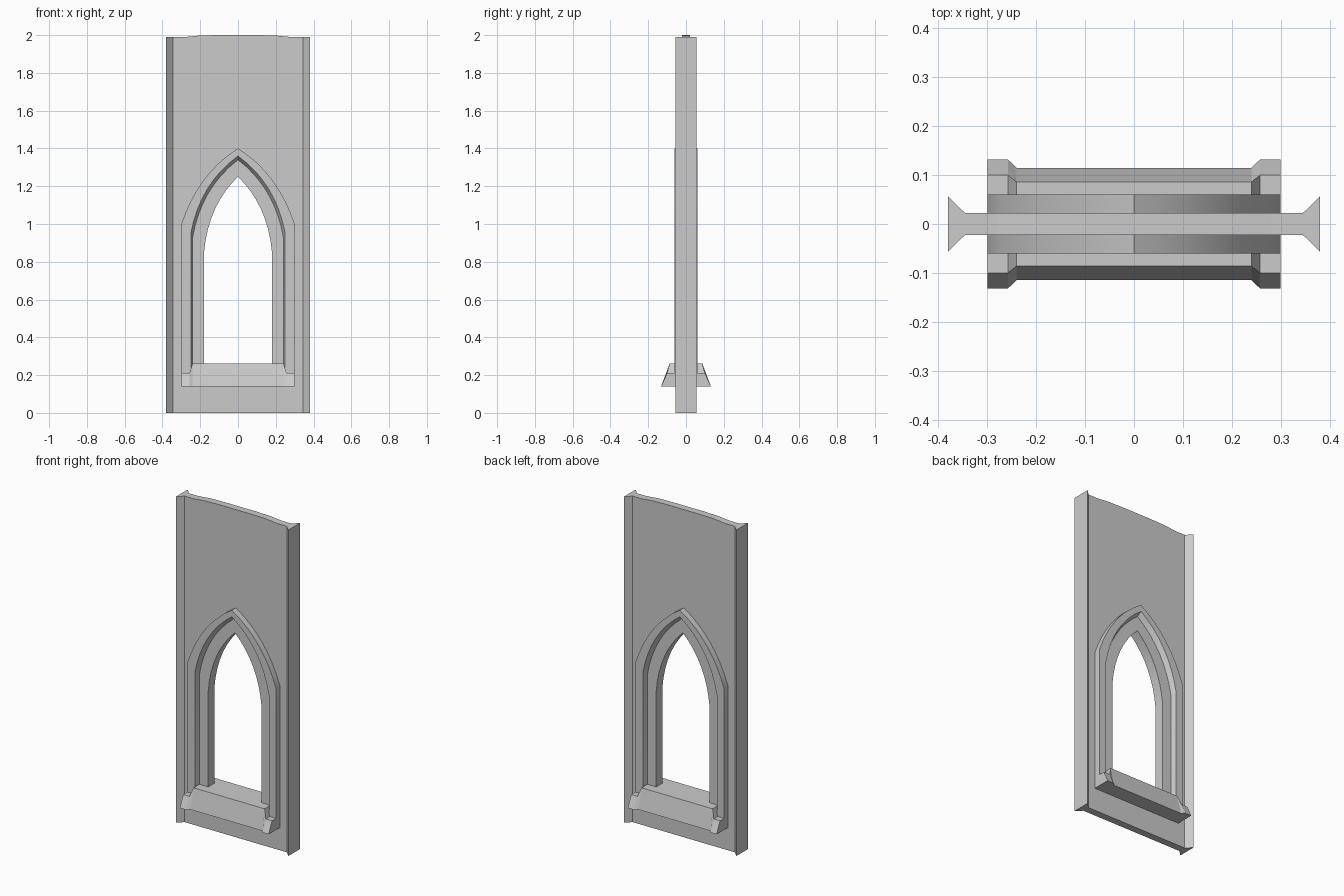
import bpy, bmesh

if "Cube" in bpy.data.objects:
    bpy.data.objects.remove(bpy.data.objects["Cube"])


def finish(name, bm, mirror=False, smooth=False):
    """Turn a bmesh into an object, optionally mirrored across x."""
    bmesh.ops.recalc_face_normals(bm, faces=bm.faces)
    if mirror:
        geom = bmesh.ops.duplicate(bm, geom=bm.verts[:] + bm.edges[:] + bm.faces[:])["geom"]
        verts = [g for g in geom if isinstance(g, bmesh.types.BMVert)]
        for v in verts:
            v.co.x *= -1
        bmesh.ops.reverse_faces(bm, faces=[g for g in geom if isinstance(g, bmesh.types.BMFace)])
        bmesh.ops.remove_doubles(bm, verts=bm.verts, dist=1e-5)
    mesh = bpy.data.meshes.new(name)
    bm.to_mesh(mesh)
    bm.free()
    ob = bpy.data.objects.new(name, mesh)
    bpy.context.collection.objects.link(ob)
    if smooth:
        bpy.ops.object.select_all(action='DESELECT')
        ob.select_set(True)
        bpy.context.view_layer.objects.active = ob
        bpy.ops.object.shade_smooth_by_angle(angle=0.4)
    return ob


def loft(bm, sections, caps=True):
    """Bridge equal-length closed 3D sections."""
    rings = [[bm.verts.new(p) for p in s] for s in sections]
    for a, b in zip(rings, rings[1:]):
        n = len(a)
        for i in range(n):
            j = (i + 1) % n
            bm.faces.new((a[i], a[j], b[j], b[i]))
    if caps:
        bm.faces.new(rings[0])
        bm.faces.new(rings[-1])


def half_arch(width, spring, ctrl, apex, bottom, n=8):
    """Right half of a pointed arch, from jamb foot to apex."""
    pts = [(width, bottom)]
    for i in range(n + 1):
        t = i / n
        pts.append(((1 - t) ** 2 * width + 2 * t * (1 - t) * ctrl[0],
                    (1 - t) ** 2 * spring + 2 * t * (1 - t) * ctrl[1] + t * t * apex))
    return pts


BOTTOM = 0.16
outer = half_arch(0.30, 1.00, (0.21, 1.27), 1.40, BOTTOM)
lip = half_arch(0.25, 0.95, (0.20, 1.215), 1.36, BOTTOM)
rebate = half_arch(0.24, 0.93, (0.195, 1.19), 1.34, BOTTOM)
inner = half_arch(0.18, 0.85, (0.157, 1.10), 1.25, BOTTOM)

# Wall panel with arched hole and slightly raised top
W = 0.022
outline = [(0, 0), (0.345, 0), (0.345, 1.99), (0.28, 1.99), (0.2, 1.998), (0.1, 2.0), (0, 2.0)]
outline += rebate[::-1] + [(0, BOTTOM)]
bm = bmesh.new()
loft(bm, [[(x, y, z) for x, z in outline] for y in (-W, W)])
seam = [f for f in bm.faces if all(abs(v.co.x) < 1e-6 for v in f.verts)]
bmesh.ops.delete(bm, geom=seam, context='FACES_ONLY')
bmesh.ops.triangulate(bm, faces=[f for f in bm.faces if len(f.verts) > 4])
finish("wall_panel", bm, mirror=True)

# Flared side posts
post = [(0.345, -W), (0.38, -0.056), (0.38, 0.056), (0.345, W)]
bm = bmesh.new()
loft(bm, [[(x, y, z) for x, y in post] for z in (0, 1.99)])
finish("side_posts", bm, mirror=True)

# Moulded arch frame, stepped on both faces
profile = [(outer, -0.06), (lip, -0.06), (rebate, -0.03), (inner, -0.03),
           (inner, 0.03), (rebate, 0.03), (lip, 0.06), (outer, 0.06)]
bm = bmesh.new()
loft(bm, [[(c[i][0], y, c[i][1]) for c, y in profile] for i in range(len(outer))], caps=False)
finish("window_frame", bm, mirror=True, smooth=True)

# Sill with larger, lower end blocks
end, mid = (0.132, 0.10, 0.21), (0.115, 0.086, 0.262)
stations = [(-0.30, end), (-0.258, end), (-0.24, mid), (0.24, mid), (0.258, end), (0.30, end)]
bm = bmesh.new()
loft(bm, [[(x, -b, 0.14), (x, b, 0.14), (x, t, z), (x, -t, z)] for x, (b, t, z) in stations])
finish("window_sill", bm)
